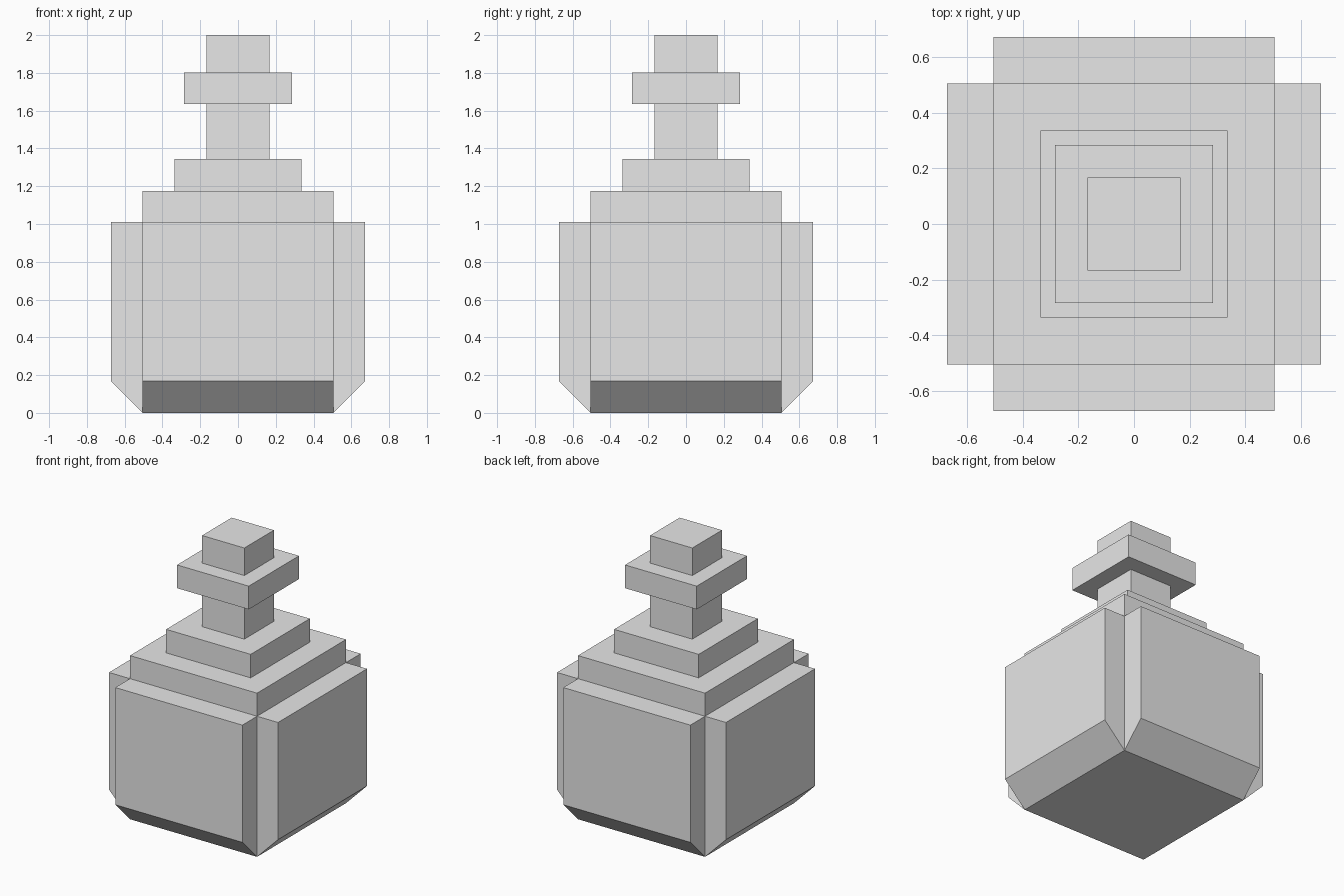
import bpy
import bmesh
from math import pi
from mathutils import Matrix, Vector

cube = bpy.data.objects.get("Cube")
if cube:
    bpy.data.objects.remove(cube, do_unlink=True)

grey = bpy.data.materials.new("plain grey")
grey.use_nodes = True
grey.diffuse_color = (0.8, 0.8, 0.8, 1)
grey.node_tree.nodes["Principled BSDF"].inputs["Base Color"].default_value = (0.8, 0.8, 0.8, 1)

BODY = 0.505      # half width of the body
OUTER = 0.672     # half width across the side panels
CHAMFER = 0.168
PANEL_TOP = 1.01


def finish(name, bm):
    bmesh.ops.recalc_face_normals(bm, faces=bm.faces)
    mesh = bpy.data.meshes.new(name)
    bm.to_mesh(mesh)
    bm.free()
    mesh.materials.append(grey)
    obj = bpy.data.objects.new(name, mesh)
    bpy.context.collection.objects.link(obj)
    return obj


def square_block(name, half, bottom, top):
    bm = bmesh.new()
    bmesh.ops.create_cube(bm, size=1)
    bmesh.ops.scale(bm, vec=(2 * half, 2 * half, top - bottom), verts=bm.verts)
    bmesh.ops.translate(bm, vec=(0, 0, (bottom + top) / 2), verts=bm.verts)
    return finish(name, bm)


def side_panel(name, angle):
    # Profile in y and z, extruded along x, then turned to its side
    profile = [(-BODY, 0), (-OUTER, CHAMFER), (-OUTER, PANEL_TOP), (-BODY, PANEL_TOP)]
    bm = bmesh.new()
    face = bm.faces.new([bm.verts.new((-BODY, y, z)) for y, z in profile])
    result = bmesh.ops.extrude_face_region(bm, geom=[face])
    moved = [v for v in result["geom"] if isinstance(v, bmesh.types.BMVert)]
    bmesh.ops.translate(bm, vec=Vector((2 * BODY, 0, 0)), verts=moved)
    bm.transform(Matrix.Rotation(angle, 4, "Z"))
    return finish(name, bm)


# Bottle body, stepped shoulder, neck, collar and stopper
square_block("body", BODY, 0, 1.176)
square_block("shoulder", 0.336, 1.176, 1.345)
square_block("neck", 0.168, 1.345, 1.635)
square_block("collar", 0.285, 1.635, 1.802)
square_block("stopper", 0.168, 1.802, 2)

# Raised panels with a chamfered foot on all four sides
for i, side in enumerate(("front", "left", "back", "right")):
    side_panel(side + "_panel", i * pi / 2)
